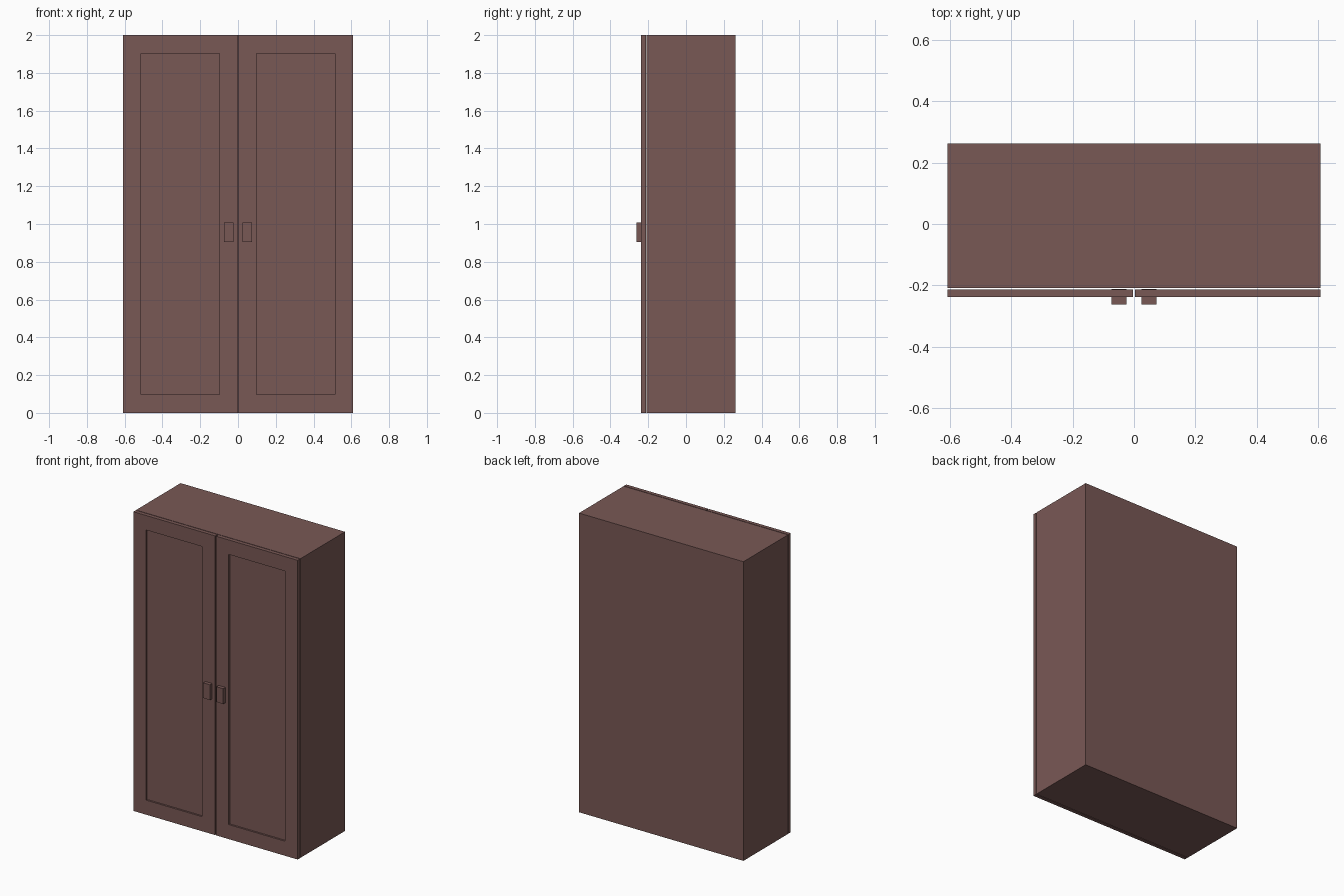
import bpy, bmesh
from mathutils import Vector

if "Cube" in bpy.data.objects:
    bpy.data.objects.remove(bpy.data.objects["Cube"])

brown = bpy.data.materials.new("dark_brown_wood")
brown.diffuse_color = (0.191, 0.098, 0.091, 1)
brown.use_nodes = True
brown.node_tree.nodes["Principled BSDF"].inputs["Base Color"].default_value = brown.diffuse_color


def box(name, lo, hi, recess=None):
    """Box from corner to corner; recess = (x margin, z margin, depth) on the front."""
    lo, hi = Vector(lo), Vector(hi)
    bm = bmesh.new()
    bmesh.ops.create_cube(bm, size=1)
    for v in bm.verts:
        v.co = Vector([(lo[i] + hi[i]) / 2 + v.co[i] * (hi[i] - lo[i]) for i in range(3)])
    if recess:
        mx, mz, depth = recess
        front = min(bm.faces, key=lambda f: f.calc_center_median().y)
        c = front.calc_center_median()
        # frame border around the panel, then its sunken floor
        bmesh.ops.inset_region(bm, faces=[front], thickness=0.05)
        for v in front.verts:
            v.co.x = lo.x + mx if v.co.x < c.x else hi.x - mx
            v.co.z = lo.z + mz if v.co.z < c.z else hi.z - mz
        floor = bmesh.ops.extrude_discrete_faces(bm, faces=[front])["faces"][0]
        for v in floor.verts:
            v.co.y += depth
    bmesh.ops.recalc_face_normals(bm, faces=bm.faces)
    me = bpy.data.meshes.new(name)
    bm.to_mesh(me)
    bm.free()
    me.materials.append(brown)
    ob = bpy.data.objects.new(name, me)
    bpy.context.collection.objects.link(ob)
    return ob


# Cabinet body
box("cabinet_body", (-0.608, -0.209, 0), (0.608, 0.262, 2))

# Two framed doors with block handles
for side, s in (("left", -1), ("right", 1)):
    xs = sorted((s * 0.003, s * 0.608))
    box(side + "_door", (xs[0], -0.238, 0), (xs[1], -0.213, 2), (0.095, 0.097, 0.012))
    hx = sorted((s * 0.024, s * 0.074))
    box(side + "_handle", (hx[0], -0.262, 0.906), (hx[1], -0.211, 1.008))
